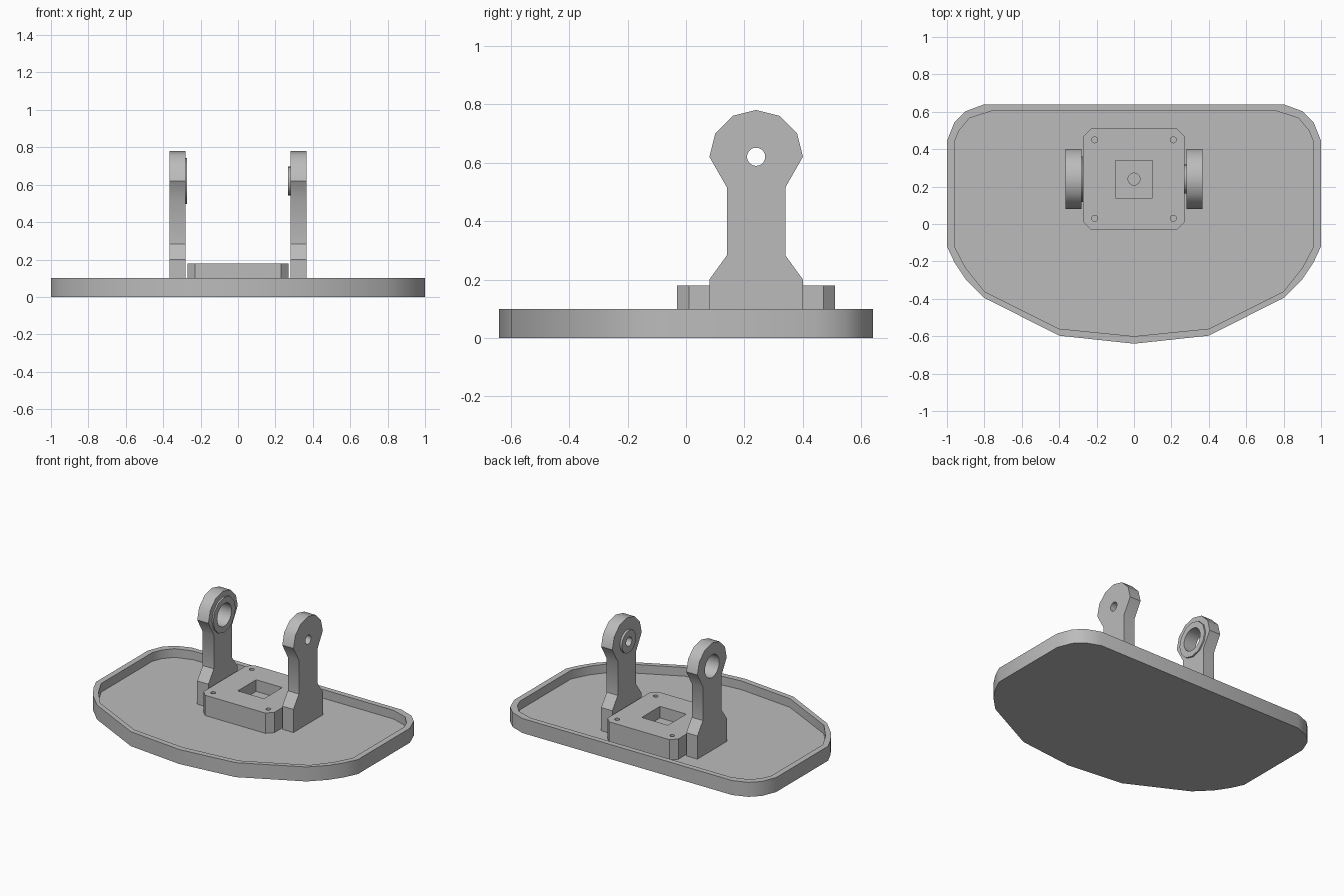
import bpy, bmesh, math
from mathutils import Matrix, Vector

cube = bpy.data.objects.get("Cube")
if cube:
    bpy.data.objects.remove(cube, do_unlink=True)

grey = bpy.data.materials.new("plain grey")
grey.use_nodes = True
grey.diffuse_color = (0.5, 0.5, 0.5, 1)
grey.node_tree.nodes["Principled BSDF"].inputs["Base Color"].default_value = (0.5, 0.5, 0.5, 1)

ALONG_X = Matrix(((0, 0, 1), (1, 0, 0), (0, 1, 0))).to_4x4()  # profile in y-z, depth in x


def prism(name, outline, low, high, turn=Matrix()):
    """Extrude a 2D outline from low to high."""
    bm = bmesh.new()
    face = bm.faces.new([bm.verts.new((a, b, low)) for a, b in outline])
    top = bmesh.ops.extrude_face_region(bm, geom=[face])["geom"]
    bmesh.ops.translate(bm, vec=Vector((0, 0, high - low)),
                        verts=[v for v in top if isinstance(v, bmesh.types.BMVert)])
    bm.transform(turn)
    bmesh.ops.recalc_face_normals(bm, faces=bm.faces)
    mesh = bpy.data.meshes.new(name)
    bm.to_mesh(mesh)
    bm.free()
    mesh.materials.append(grey)
    obj = bpy.data.objects.new(name, mesh)
    bpy.context.collection.objects.link(obj)
    return obj


def circle(a, b, radius, sides=32):
    steps = [math.tau * i / sides for i in range(sides)]
    return [(a + radius * math.cos(t), b + radius * math.sin(t)) for t in steps]


def mirrored(half, centre=0):
    """Close a half outline by reflecting it about a vertical line."""
    return half + [(2 * centre - a, b) for a, b in reversed(half) if abs(a - centre) > 0.001]


def combine(obj, tool, operation="DIFFERENCE"):
    tool.hide_render = True
    mod = obj.modifiers.new("combine", "BOOLEAN")
    mod.operation, mod.object, mod.solver = operation, tool, "EXACT"
    bpy.context.view_layer.objects.active = obj
    bpy.ops.object.modifier_apply(modifier=mod.name)
    bpy.data.objects.remove(tool, do_unlink=True)


def smooth(obj):
    bpy.ops.object.select_all(action="DESELECT")
    obj.select_set(True)
    bpy.context.view_layer.objects.active = obj
    bpy.ops.object.shade_smooth_by_angle(angle=math.radians(33))


FLOOR = 0.04
CY = 0.24      # middle of the mount
PIVOT = 0.62   # height of the pivot axis

# Shallow tray with a raised rim
outer = [(0, -0.64), (0.4, -0.597), (0.8, -0.395), (0.9, -0.295), (0.96, -0.205),
         (1, -0.12), (1, 0.445), (0.96, 0.545), (0.9, 0.603), (0.8, 0.64)]
inner = [(0, -0.6), (0.4, -0.56), (0.8, -0.36), (0.9, -0.235),
         (0.96, -0.12), (0.96, 0.44), (0.935, 0.5), (0.88, 0.565), (0.765, 0.603)]
tray = prism("tray", mirrored(outer), 0, 0.1)
combine(tray, prism("tray_cutter", mirrored(inner), FLOOR, 0.2))
smooth(tray)

# Chamfered mounting block with a square pocket and screw holes
block_half = [(0.23, CY - 0.27), (0.27, CY - 0.23), (0.27, CY + 0.23), (0.23, CY + 0.27)]
block = prism("mounting_block", mirrored(block_half), FLOOR, 0.18)
pocket = [(-0.1, CY - 0.1), (0.1, CY - 0.1), (0.1, CY + 0.1), (-0.1, CY + 0.1)]
combine(block, prism("pocket_cutter", pocket, 0.1, 0.3))
combine(block, prism("centre_cutter", circle(0, CY, 0.032), 0.0, 0.15))
for sx in (-1, 1):
    for sy in (-1, 1):
        hole = circle(sx * 0.21, CY + sy * 0.21, 0.016, 20)
        combine(block, prism("screw_cutter", hole, 0.0, 0.3))
smooth(block)

# Two upright arms, each with an inner boss and a pivot hole
arm_half = [(0.4, FLOOR), (0.4, 0.2), (0.34, 0.283), (0.34, 0.515), (0.4, PIVOT),
            (0.38, 0.7), (0.32, 0.76), (CY, 0.78)]
for name, side, boss_radius, boss_face, sides, hole_radius in (
        ("left", 1, 0.077, 0.267, 24, 0.031),
        ("right", -1, 0.122, 0.272, 12, 0.078)):
    low, high = sorted((side * 0.282, side * 0.367))
    arm = prism(name + "_arm", mirrored(arm_half, CY), low, high, ALONG_X)
    low, high = sorted((side * boss_face, side * 0.3))
    boss = prism("boss", circle(CY, PIVOT, boss_radius, sides), low, high, ALONG_X)
    combine(arm, boss, "UNION")
    low, high = sorted((side * 0.2, side * 0.5))
    combine(arm, prism("pivot_cutter", circle(CY, PIVOT, hole_radius), low, high, ALONG_X))
    smooth(arm)
